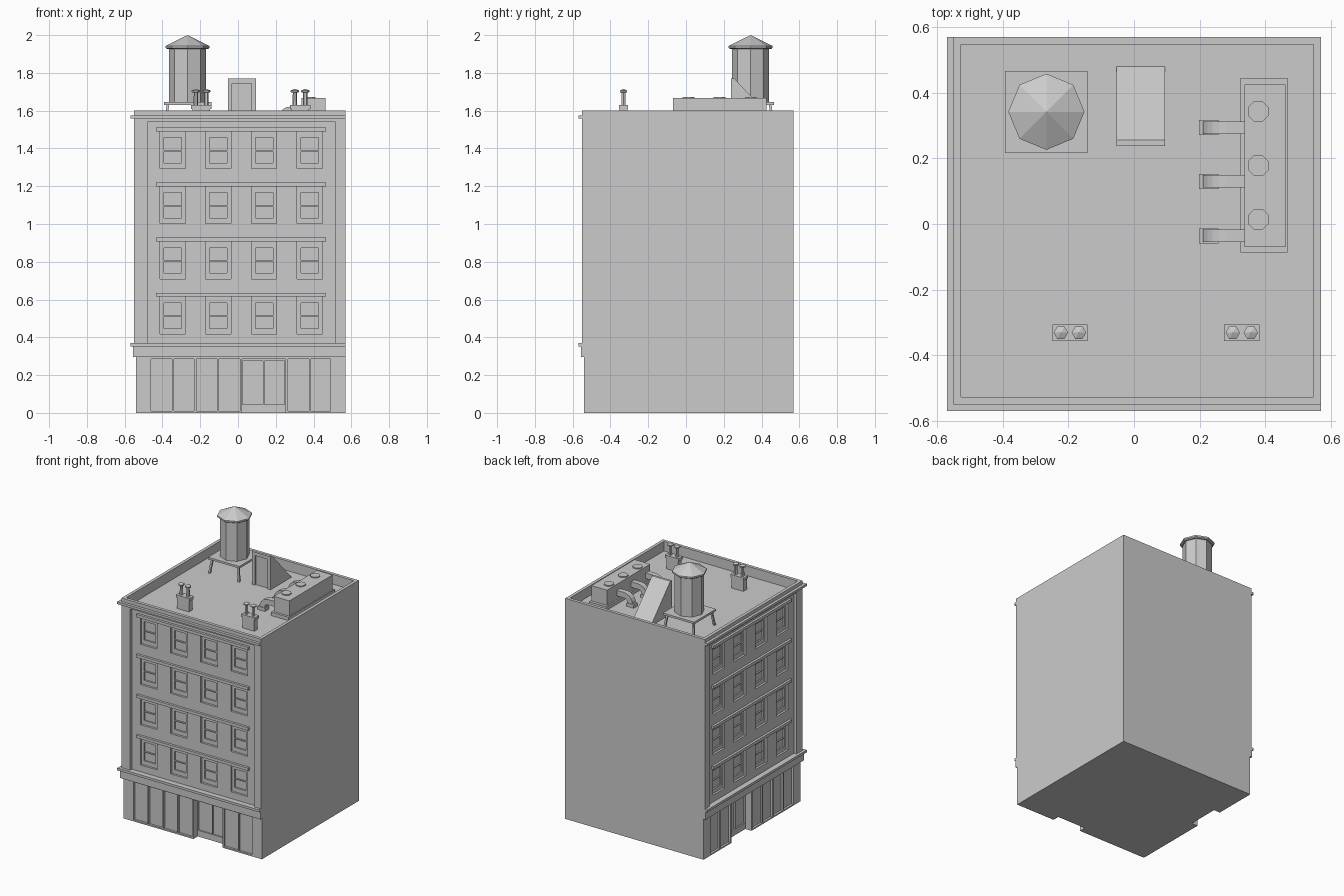
import bpy, bmesh
from math import sin, cos, pi
from mathutils import Vector, Matrix

if "Cube" in bpy.data.objects:
    bpy.data.objects.remove(bpy.data.objects["Cube"])


def finish(name, bm):
    bmesh.ops.recalc_face_normals(bm, faces=bm.faces[:])
    me = bpy.data.meshes.new(name)
    bm.to_mesh(me)
    bm.free()
    ob = bpy.data.objects.new(name, me)
    bpy.context.collection.objects.link(ob)
    return ob


def boxes(name, items):
    """Each item is (x0, x1, y0, y1, z0, z1)."""
    bm = bmesh.new()
    for x0, x1, y0, y1, z0, z1 in items:
        m = Matrix.Translation(((x0 + x1) / 2, (y0 + y1) / 2, (z0 + z1) / 2))
        m = m @ Matrix.Diagonal((x1 - x0, y1 - y0, z1 - z0, 1))
        bmesh.ops.create_cube(bm, size=1, matrix=m)
    return finish(name, bm)


def both(items):
    """Front-facade boxes plus the same boxes on the left facade (x and y swapped)."""
    return items + [(c, d, a, b, e, f) for a, b, c, d, e, f in items]


def prism(name, pts, vec):
    bm = bmesh.new()
    f = bm.faces.new([bm.verts.new(p) for p in pts])
    r = bmesh.ops.extrude_face_region(bm, geom=[f])
    bmesh.ops.translate(bm, vec=vec, verts=[v for v in r['geom'] if isinstance(v, bmesh.types.BMVert)])
    return finish(name, bm)


def lathe(name, x, y, rings, n, turn=0):
    """Stacked n-sided rings of (radius, z); radius 0 makes a tip."""
    bm = bmesh.new()
    prev = None
    for r, z in rings:
        if r == 0:
            tip = bm.verts.new((x, y, z))
            for i in range(n):
                bm.faces.new((prev[i], prev[(i + 1) % n], tip))
            return finish(name, bm)
        ring = [bm.verts.new((x + r * cos(turn + 2 * pi * i / n), y + r * sin(turn + 2 * pi * i / n), z))
                for i in range(n)]
        if prev:
            for i in range(n):
                bm.faces.new((prev[i], prev[(i + 1) % n], ring[(i + 1) % n], ring[i]))
        else:
            bm.faces.new(ring[::-1])
        prev = ring
    bm.faces.new(prev)
    return finish(name, bm)


def cut(ob, *layers):
    """Carve layers of boxes out of an object, one layer after another."""
    for items in layers:
        c = boxes("cutter", items)
        c.hide_render = True
        m = ob.modifiers.new("cut", 'BOOLEAN')
        m.operation, m.solver, m.object = 'DIFFERENCE', 'EXACT', c
        bpy.context.view_layer.objects.active = ob
        bpy.ops.object.modifier_apply(modifier=m.name)
        bpy.data.objects.remove(c)


OUT, FACE, BASE, WALL, ROOF = -0.7, -0.55, -0.54, -0.53, 1.53
window_x = [-0.346 + 0.242 * i for i in range(4)]
lintel_z = [0.615 + 0.292 * i for i in range(4)]

# Upper storeys: recessed facade panels, roof well, window openings, sash panes
upper = boxes("upper_storeys", [(FACE, 0.57, FACE, 0.57, 0.3, 1.6)])
panels = both([(-0.48, 0.517, OUT, WALL, 0.355, 1.54)])
openings, panes = [], []
for x in window_x:
    for z in lintel_z:
        openings.append((x - 0.067, x + 0.067, OUT, WALL + 0.015, z - 0.197, z + 0.005))
        panes.append((x - 0.046, x + 0.046, OUT, WALL + 0.025, z - 0.1, z - 0.033))
        panes.append((x - 0.046, x + 0.046, OUT, WALL + 0.025, z - 0.167, z - 0.106))
cut(upper, panels + [(-0.527, 0.547, -0.527, 0.547, ROOF, 1.8)], both(openings), both(panes))

# Ground floor: shop windows and a recessed double door on each street side
ground = boxes("ground_floor", [(BASE, 0.57, BASE, 0.57, 0, 0.3)])
shop = [(a, b, OUT, BASE + 0.015, 0.01, 0.285) for a, b in
        ((-0.46, -0.35), (-0.34, -0.232), (-0.22, -0.11), (-0.102, 0.01), (0.264, 0.377), (0.385, 0.49))]
door = [(0.02, 0.252, OUT, BASE + 0.05, -0.1, 0.285)]
leaves = [(a, a + 0.108, OUT, BASE + 0.06, 0.045, 0.275) for a in (0.025, 0.139)]
cut(ground, both(shop + door), both(leaves))

# Lintel courses
boxes("lintels", both([(-0.435, 0.465, -0.547, WALL + 0.002, z, z + 0.021) for z in lintel_z]))

# Bands and cornice wrapping the street corner
for name, o, i, z0, z1 in (("sign_band", -0.556, BASE, 0.295, 0.352),
                           ("shop_ledge", -0.57, WALL, 0.352, 0.369),
                           ("cornice", -0.57, FACE, 1.558, 1.575)):
    pts = [(o, o), (0.57, o), (0.57, i), (i, i), (i, 0.57), (o, 0.57)]
    prism(name, [(x, y, z0) for x, y in pts], (0, 0, z1 - z0))

# Water tank on a platform with splayed legs
tx, ty = -0.267, 0.342
lathe("tank_barrel", tx, ty, [(0.098, 1.645), (0.098, 1.928)], 8)
lathe("tank_roof", tx, ty, [(0.107, 1.926), (0.116, 1.932), (0.116, 1.943), (0, 2.0)], 8)
boxes("tank_platform", [(tx - 0.126, tx + 0.126, ty - 0.125, ty + 0.125, 1.63, 1.645)])
for sx in (-1, 1):
    for sy in (-1, 1):
        w = 0.007
        pts = [(tx + sx * 0.118 + a, ty + sy * 0.118 + b, ROOF)
               for a, b in ((-w, -w), (w, -w), (w, w), (-w, w))]
        prism("tank_leg", pts, (-sx * 0.014, -sy * 0.014, 0.1))

# Stair bulkhead with sloped back and inset door
hut = prism("stair_bulkhead", [(-0.053, y, z) for y, z in
            ((0.238, ROOF), (0.238, 1.77), (0.256, 1.77), (0.48, ROOF))], (0.147, 0, 0))
cut(hut, [(-0.031, 0.071, 0.1, 0.25, ROOF - 0.1, 1.745)])

# Air handling unit with curb, fans and ducts
boxes("air_unit_curb", [(0.325, 0.468, -0.087, 0.445, ROOF, 1.555)])
boxes("air_unit", [(0.336, 0.462, -0.07, 0.425, 1.55, 1.666)])
for y in (0.014, 0.178, 0.343):
    lathe("fan_cap", 0.379, y, [(0.034, 1.664), (0.034, 1.673)], 8, pi / 8)
for y in (-0.036, 0.13, 0.294):
    arc = [pi / 2 + pi / 2 * i / 5 for i in range(6)]
    prof = [(0.345, 1.622)] + [(0.28 + 0.07 * cos(a), 1.552 + 0.07 * sin(a)) for a in arc]
    prof += [(0.28 + 0.03 * cos(a), 1.552 + 0.03 * sin(a)) for a in reversed(arc)] + [(0.345, 1.582)]
    prism("duct", [(x, y - 0.019, z) for x, z in prof], (0, 0.038, 0))
    boxes("duct_flange", [(0.198, 0.257, y - 0.023, y + 0.023, ROOF, 1.555)])

# Chimneys with paired pots
for x in (-0.195, 0.329):
    boxes("chimney", [(x - 0.047, x + 0.047, -0.351, -0.311, ROOF, 1.61),
                      (x - 0.054, x + 0.054, -0.356, -0.306, 1.61, 1.63)])
    for px in (x - 0.028, x + 0.027):
        lathe("chimney_pot", px, -0.331, [(0.012, 1.628), (0.011, 1.695), (0.022, 1.698),
                                          (0.022, 1.707), (0, 1.716)], 6)
